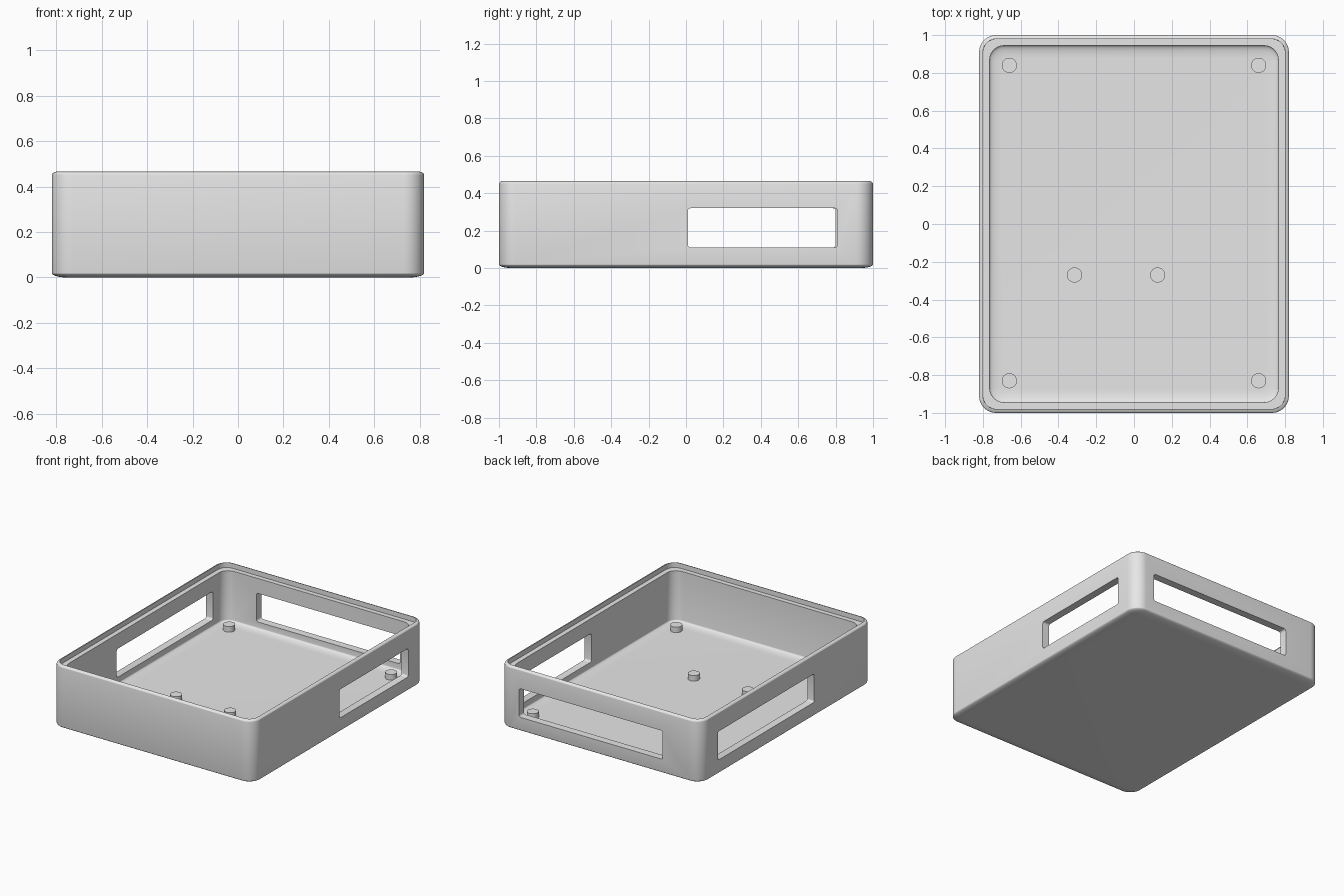
import bpy, bmesh, math

if "Cube" in bpy.data.objects:
    bpy.data.objects.remove(bpy.data.objects["Cube"], do_unlink=True)

grey = bpy.data.materials.new("light_grey")
grey.use_nodes = True
grey.diffuse_color = (0.8, 0.8, 0.8, 1)
grey.node_tree.nodes["Principled BSDF"].inputs["Base Color"].default_value = (0.8, 0.8, 0.8, 1)

HALF_X, HALF_Y, CORNER = 0.82, 1.0, 0.09


def rounded_rect(hx, hy, r, z, steps=10):
    """Points of a rounded rectangle at height z."""
    pts = []
    for q, (sx, sy) in enumerate([(1, 1), (-1, 1), (-1, -1), (1, -1)]):
        for i in range(steps + 1):
            a = (q + i / steps) * math.pi / 2
            pts.append((sx * (hx - r) + r * math.cos(a), sy * (hy - r) + r * math.sin(a), z))
    return pts


def loft(name, rings):
    """Skin a stack of rings and cap both ends."""
    bm = bmesh.new()
    loops = [[bm.verts.new(p) for p in ring] for ring in rings]
    n = len(loops[0])
    for a, b in zip(loops, loops[1:]):
        for i in range(n):
            j = (i + 1) % n
            bm.faces.new((a[i], a[j], b[j], b[i]))
    bm.faces.new(loops[0][::-1])
    bm.faces.new(loops[-1])
    bmesh.ops.recalc_face_normals(bm, faces=bm.faces)
    mesh = bpy.data.meshes.new(name)
    bm.to_mesh(mesh)
    bm.free()
    mesh.materials.append(grey)
    obj = bpy.data.objects.new(name, mesh)
    bpy.context.collection.objects.link(obj)
    return obj


def activate(obj):
    bpy.ops.object.select_all(action="DESELECT")
    obj.select_set(True)
    bpy.context.view_layer.objects.active = obj


# Tray wall profile as (inset, height): underside, outer wall, rim, ledge, floor
FILLET, DROP, N = 0.07, 0.02, 12
quarter = [i / N * math.pi / 2 for i in range(N + 1)]
profile = [(FILLET * (1 - math.sin(t)), DROP * (1 - math.cos(t))) for t in quarter]
profile += [(FILLET * (1 - math.cos(t)), 0.452 + DROP * math.sin(t)) for t in quarter[:7]]
profile += [(0.021, 0.43), (0.056, 0.43)]
profile += [(0.056 + FILLET * (1 - math.cos(t)), 0.07 - DROP * math.sin(t)) for t in quarter]

rings = []
for k, (inset, z) in enumerate(profile):
    inner = k >= len(profile) - N - 2
    r = 0.075 - (inset - 0.056) * 0.7 if inner else max(CORNER - inset, 0.02)
    rings.append(rounded_rect(HALF_X - inset, HALF_Y - inset, r, z))
tray = loft("tray", rings)

# Window openings: wall centre, span along the wall, rotation
Z_LOW, Z_HIGH = 0.11, 0.32
windows = [("back", -0.51, 0.66), ("left", 0.01, 0.81), ("right", -0.32, 0.80)]
for side, start, end in windows:
    hx, hz, mid = (end - start) / 2, (Z_HIGH - Z_LOW) / 2, (start + end) / 2
    cutter = loft(side + "_window_cutter",
                  [rounded_rect(hx, hz, 0.015, z, 4) for z in (-0.1, 0.1)])
    cutter.hide_render = True
    zc = (Z_LOW + Z_HIGH) / 2
    if side == "back":
        cutter.location = (mid, HALF_Y, zc)
        cutter.rotation_euler = (math.pi / 2, 0, 0)
    else:
        cutter.location = (HALF_X if side == "left" else -HALF_X, mid, zc)
        cutter.rotation_euler = (math.pi / 2, 0, math.pi / 2)
    cut = tray.modifiers.new(side + "_window", "BOOLEAN")
    cut.operation, cut.solver, cut.object = "DIFFERENCE", "EXACT", cutter
    activate(tray)
    bpy.ops.object.modifier_apply(modifier=cut.name)
    bpy.data.objects.remove(cutter, do_unlink=True)
activate(tray)
bpy.ops.object.shade_smooth_by_angle(angle=math.radians(35))

# Mounting pegs on the floor
pegs = [(sx * 0.66, y) for sx in (-1, 1) for y in (-0.83, 0.84)]
pegs += [(-0.315, -0.27), (0.125, -0.27)]
for i, (x, y) in enumerate(pegs):
    bpy.ops.mesh.primitive_cylinder_add(vertices=32, radius=0.04, depth=0.05,
                                        location=(x, y, 0.066))
    peg = bpy.context.object
    peg.name = f"mounting_peg_{i + 1}"
    peg.data.materials.append(grey)
    bpy.ops.object.shade_smooth_by_angle(angle=math.radians(35))
